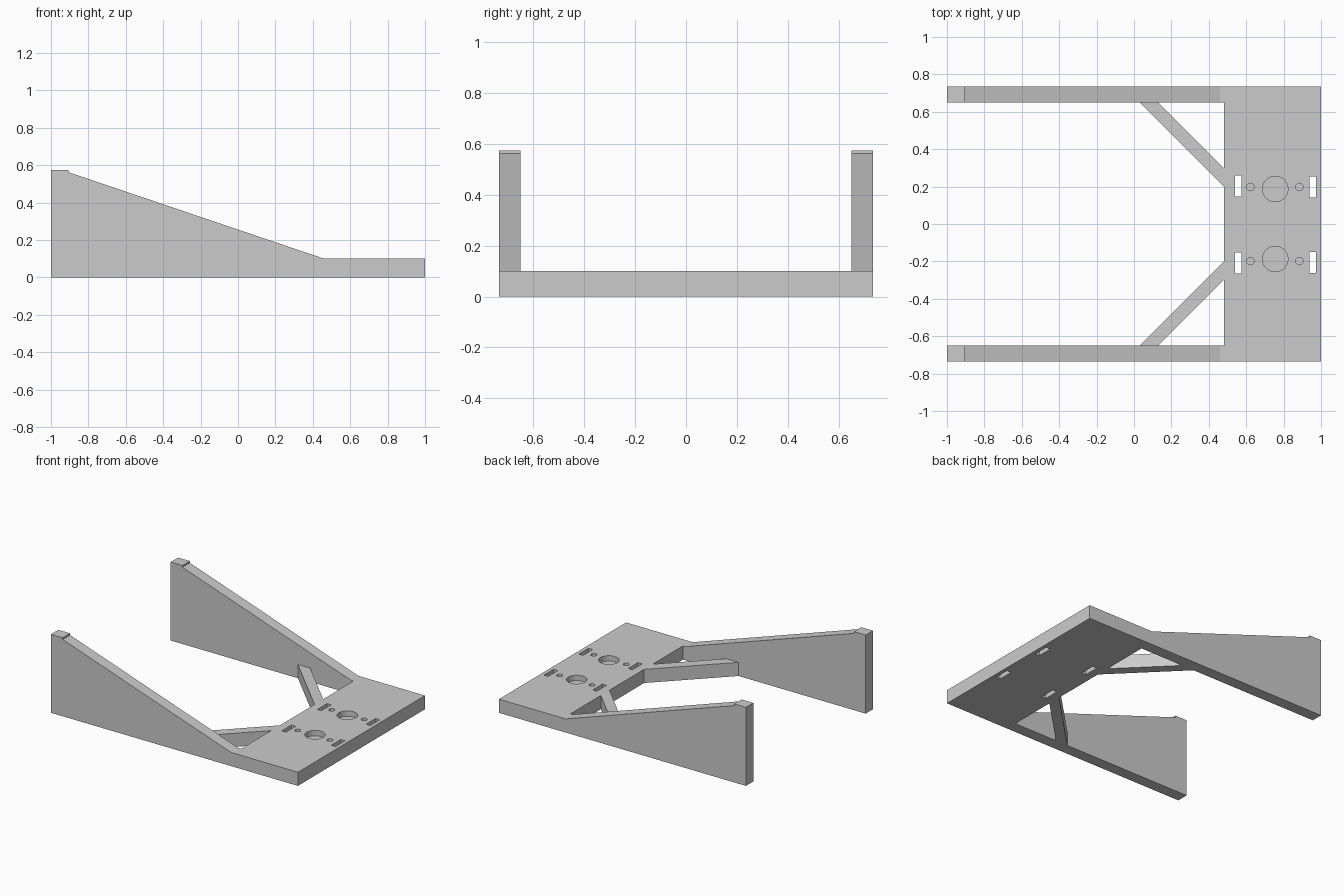
import bpy
import bmesh
import math
from mathutils import Vector

cube = bpy.data.objects.get("Cube")
if cube:
    bpy.data.objects.remove(cube, do_unlink=True)

grey = bpy.data.materials.new("light grey")
grey.use_nodes = True
grey.diffuse_color = (0.6, 0.6, 0.6, 1)
grey.node_tree.nodes["Principled BSDF"].inputs["Base Color"].default_value = (0.6, 0.6, 0.6, 1)

HALF, INNER, PLATE_X, THICK = 0.735, 0.65, 0.48, 0.1


def extrude(name, points, vector):
    """Solid made by sweeping a planar outline along a vector."""
    bm = bmesh.new()
    face = bm.faces.new([bm.verts.new(p) for p in points])
    swept = bmesh.ops.extrude_face_region(bm, geom=[face], use_keep_orig=True)
    verts = [g for g in swept["geom"] if isinstance(g, bmesh.types.BMVert)]
    bmesh.ops.translate(bm, verts=verts, vec=Vector(vector))
    bmesh.ops.recalc_face_normals(bm, faces=bm.faces)
    mesh = bpy.data.meshes.new(name)
    bm.to_mesh(mesh)
    bm.free()
    mesh.materials.append(grey)
    obj = bpy.data.objects.new(name, mesh)
    bpy.context.collection.objects.link(obj)
    return obj


def box(name, x0, x1, y0, y1, z0, z1):
    outline = [(x0, y0, z0), (x1, y0, z0), (x1, y1, z0), (x0, y1, z0)]
    return extrude(name, outline, (0, 0, z1 - z0))


def cylinder(name, x, y, radius, z0, z1, sides=48):
    turns = [2 * math.pi * i / sides for i in range(sides)]
    outline = [(x + radius * math.cos(a), y + radius * math.sin(a), z0) for a in turns]
    return extrude(name, outline, (0, 0, z1 - z0))


def combine(target, tool, operation):
    """Apply a boolean and remove the tool."""
    mod = target.modifiers.new("combine", "BOOLEAN")
    mod.operation, mod.solver, mod.object = operation, "EXACT", tool
    bpy.context.view_layer.objects.active = target
    bpy.ops.object.modifier_apply(modifier=mod.name)
    bpy.data.objects.remove(tool, do_unlink=True)


# Base plate
frame = box("support_frame", PLATE_X, 1, -HALF, HALF, 0, THICK)

for s in (-1, 1):
    # Tapered side arm with a small raised stop at its tip
    profile = [(-1, 0), (-1, 0.575), (-0.905, 0.575), (-0.905, 0.562),
               (0.46, THICK), (0.6, THICK), (0.6, 0)]
    arm = extrude("side_arm", [(x, s * INNER, z) for x, z in profile],
                  (0, s * (HALF - INNER), 0))
    combine(frame, arm, "UNION")

    # Diagonal brace, its ends buried in the arm and the plate
    plan = [(0.0, 0.68), (0.1, 0.68), (0.5, 0.28), (0.5, 0.18)]
    brace = extrude("brace", [(x, s * y, 0) for x, y in plan], (0, 0, THICK))
    combine(frame, brace, "UNION")

for s in (-1, 1):
    # Through slots
    for x, y in ((0.557, 0.203 if s > 0 else 0.208), (0.955, 0.198 if s > 0 else 0.205)):
        slot = box("slot", x - 0.017, x + 0.017, s * y - 0.056, s * y + 0.056, -0.1, 0.2)
        combine(frame, slot, "DIFFERENCE")
    # Blind round recess with a small pilot hole on each side
    for x, y, r in ((0.755, 0.187, 0.068), (0.622, 0.198, 0.02), (0.884, 0.198, 0.02)):
        combine(frame, cylinder("recess", x, s * y, r, 0.06, 0.2), "DIFFERENCE")

frame.data.materials.clear()
frame.data.materials.append(grey)
for poly in frame.data.polygons:
    poly.material_index = 0
